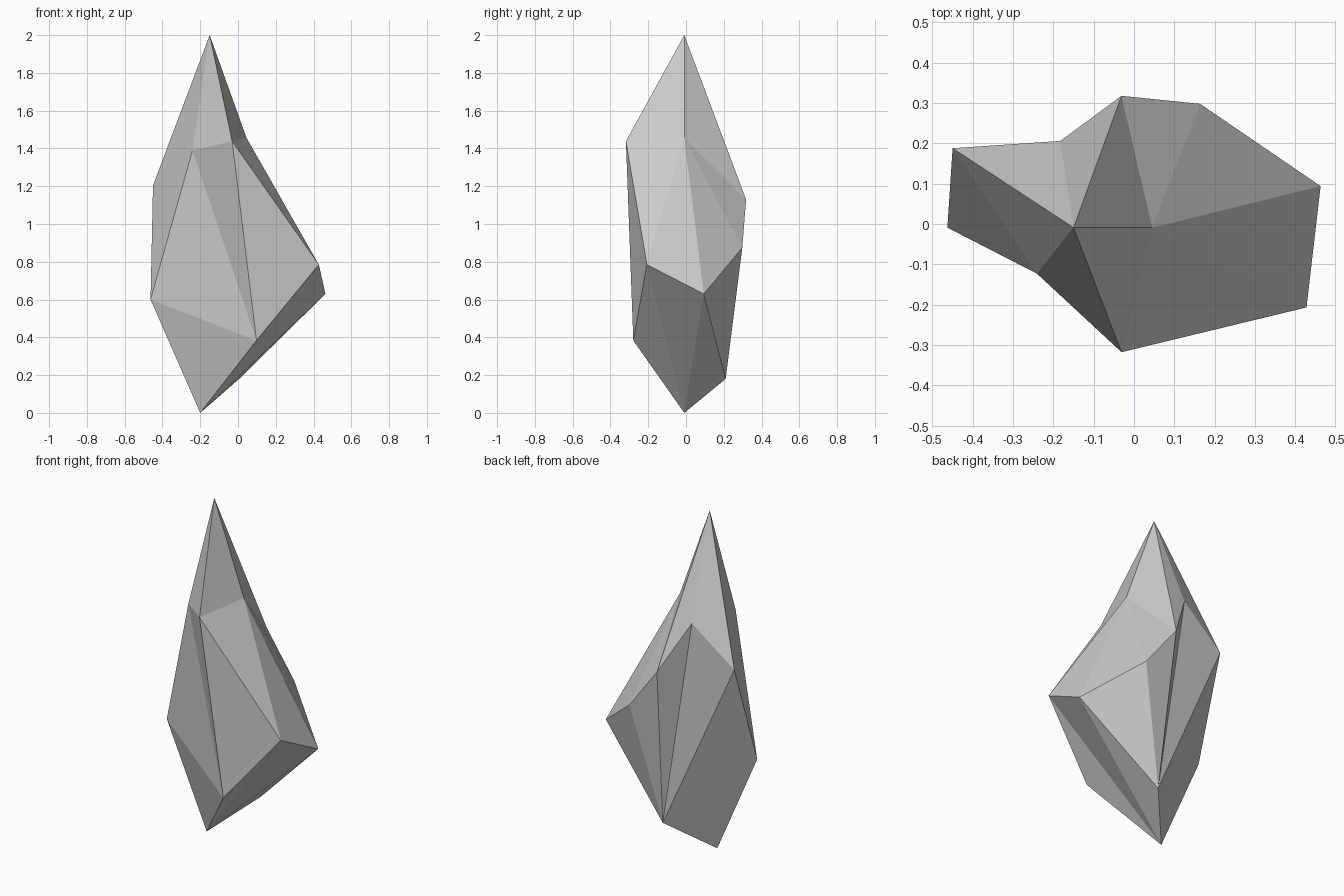
import bpy, bmesh

if "Cube" in bpy.data.objects:
    bpy.data.objects.remove(bpy.data.objects["Cube"])

# Corner points of the shard: tip, base, upper ring, lower ring and one back corner
points = {
    "tip": (-0.15, -0.009, 2.0), "base": (-0.2, -0.009, 0.0),
    "u1": (-0.241, -0.123, 1.39), "u2": (-0.031, -0.318, 1.438),
    "u3": (0.045, -0.009, 1.456), "u4": (-0.031, 0.318, 1.13),
    "u5": (-0.183, 0.206, 1.417), "u6": (-0.45, 0.188, 1.204),
    "l1": (-0.463, -0.009, 0.6), "l2": (0.098, -0.279, 0.383),
    "l3": (0.428, -0.207, 0.785), "l4": (0.463, 0.094, 0.63),
    "l5": (0.006, 0.21, 0.18), "back": (0.164, 0.298, 0.875),
}

bm = bmesh.new()
verts = {name: bm.verts.new(co) for name, co in points.items()}


def tri(*names):
    bm.faces.new([verts[n] for n in names])


def fan(centre, rim, closed=False):
    rim = rim.split()
    if closed:
        rim.append(rim[0])
    for a, b in zip(rim, rim[1:]):
        tri(centre, a, b)


# Pointed top and bottom
fan("tip", "u1 u2 u3 u4 u5 u6", closed=True)
fan("base", "l1 l2 l3 l4 l5", closed=True)

# Zigzag facets across the front and right
strip = "l1 u1 l2 u2 l3 u3 l4 back".split()
for three in zip(strip, strip[1:], strip[2:]):
    tri(*three)

# Back facets meet at the low back corner; two more close the sides
fan("l5", "l4 back u4 u5 u6 l1")
tri("u3", "back", "u4")
tri("u6", "l1", "u1")

bmesh.ops.recalc_face_normals(bm, faces=bm.faces[:])
mesh = bpy.data.meshes.new("crystal_shard")
bm.to_mesh(mesh)
bm.free()
bpy.context.collection.objects.link(bpy.data.objects.new("crystal_shard", mesh))
